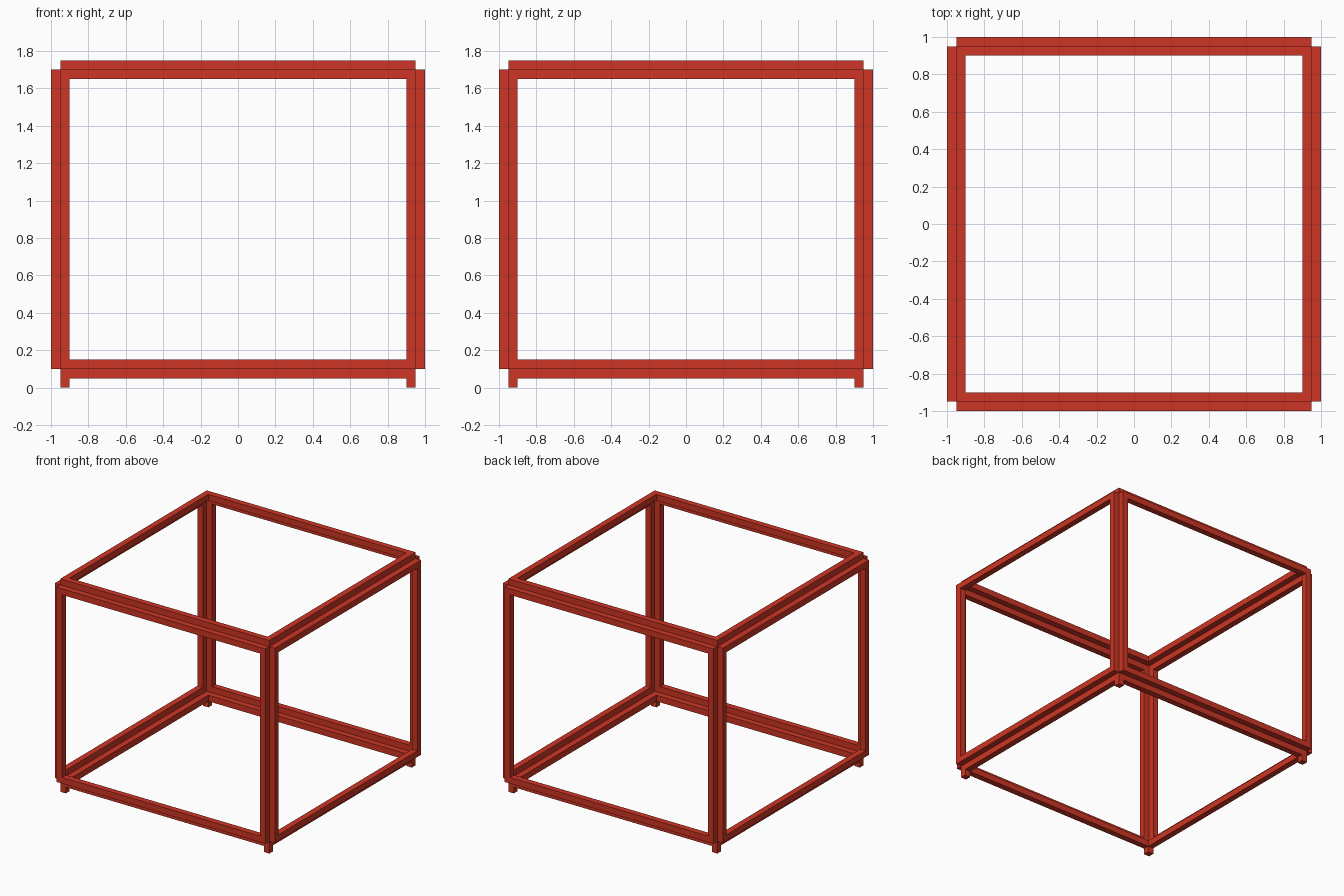
import bpy
from mathutils import Vector

if "Cube" in bpy.data.objects:
    bpy.data.objects.remove(bpy.data.objects["Cube"])

T = 0.05                      # bar thickness
CENTRE = Vector((0, 0, 0.9))  # middle of the cage
HALF = Vector((0.95, 0.95, 0.8))  # half size of the cage core

red = bpy.data.materials.new("red paint")
red.diffuse_color = (0.61, 0.036, 0.018, 1)
red.use_nodes = True
red.node_tree.nodes["Principled BSDF"].inputs["Base Color"].default_value = red.diffuse_color


def add_mesh(name, verts, faces):
    me = bpy.data.meshes.new(name)
    me.from_pydata(verts, [], faces)
    me.materials.append(red)
    ob = bpy.data.objects.new(name, me)
    bpy.context.collection.objects.link(ob)
    return ob


def frame(name, axis, side):
    """Square ring plate lying just outside one side of the core."""
    u, v = (axis + 1) % 3, (axis + 2) % 3
    verts = []
    for depth in (0, T):
        for inset in (0, T):
            for su, sv in ((-1, -1), (1, -1), (1, 1), (-1, 1)):
                p = Vector((0, 0, 0))
                p[axis] = side * (HALF[axis] + depth)
                p[u] = su * (HALF[u] - inset)
                p[v] = sv * (HALF[v] - inset)
                verts.append(p + CENTRE)
    # loops: 0 inner-depth outline, 4 its hole, 8 outer-depth outline, 12 its hole
    faces = []
    for i in range(4):
        j = (i + 1) % 4
        for a, b in ((0, 8), (8, 12), (12, 4), (4, 0)):
            f = (a + i, a + j, b + j, b + i)
            faces.append(f if side > 0 else f[::-1])
    return add_mesh(name, verts, faces)


# Six ring frames, one per side of the cage
for axis, names in enumerate((("left_frame", "right_frame"),
                              ("front_frame", "back_frame"),
                              ("bottom_frame", "top_frame"))):
    for name, side in zip(names, (-1, 1)):
        frame(name, axis, side)

# Four small feet under the corners
for sx, xn in ((-1, "left"), (1, "right")):
    for sy, yn in ((-1, "front"), (1, "back")):
        bpy.ops.mesh.primitive_cube_add(size=T, location=(sx * 0.925, sy * 0.925, T / 2))
        foot = bpy.context.object
        foot.name = f"{yn}_{xn}_foot"
        foot.data.materials.append(red)
